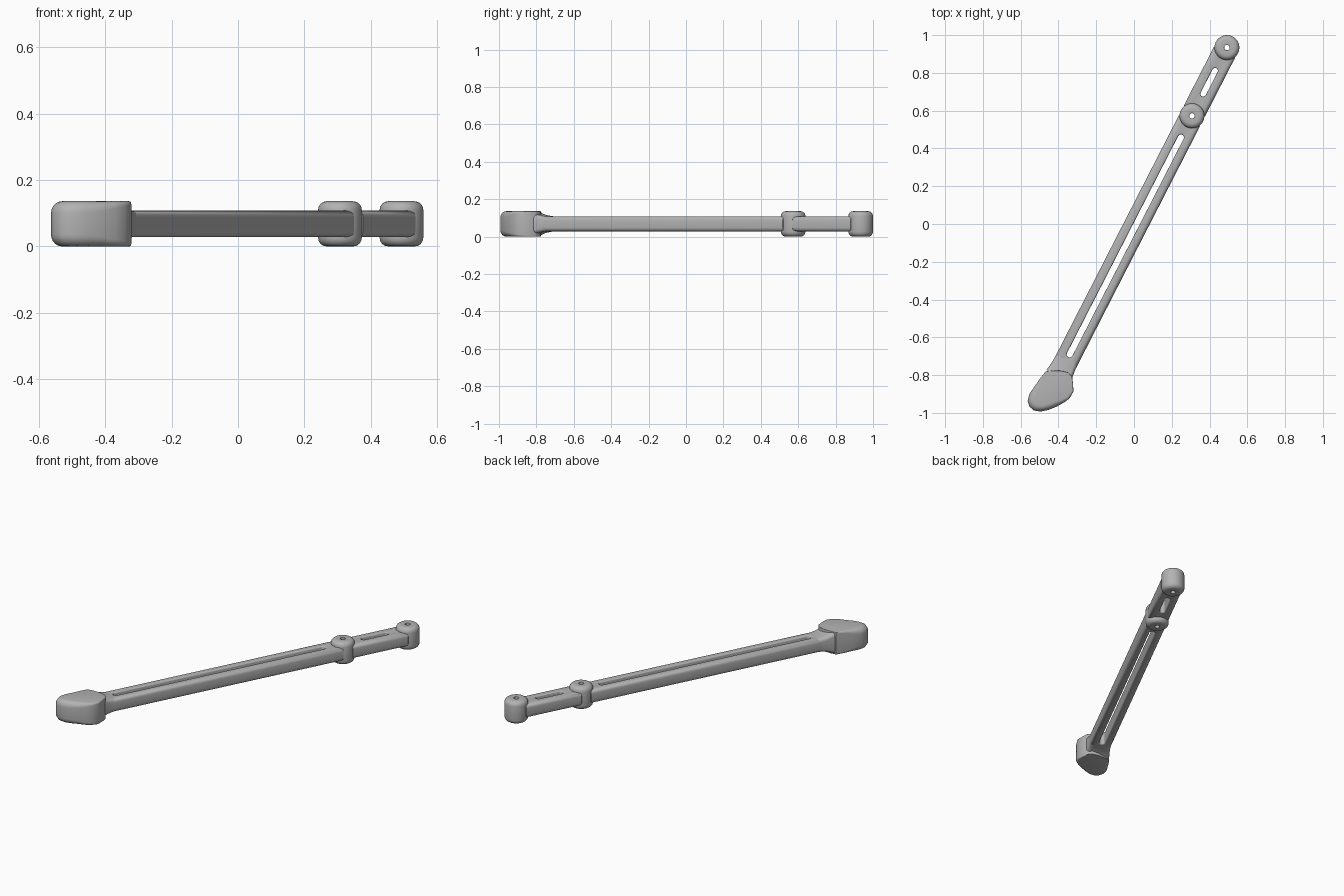
import bpy, bmesh
from math import pi, sin, cos, radians
from mathutils import Vector

cube = bpy.data.objects.get("Cube")
if cube:
    bpy.data.objects.remove(cube)

grey = bpy.data.materials.new("plain grey")
grey.use_nodes = True
grey.diffuse_color = (0.45, 0.45, 0.45, 1)
grey.node_tree.nodes["Principled BSDF"].inputs["Base Color"].default_value = (0.45, 0.45, 0.45, 1)

START = Vector((0.492, 0.934))            # centre of the end hub
ALONG = Vector((-0.456, -0.89)).normalized()
ACROSS = Vector((-ALONG.y, ALONG.x))
MID = 0.068                               # mid height of the whole part


def place(s, t, z):
    """Arm coordinates (along, across, height) to a point in space."""
    p = START + ALONG * s + ACROSS * t
    return Vector((p.x, p.y, z))


def skin(name, rings, closed=False):
    """Bridge matching rings into one smooth-shaded object."""
    bm = bmesh.new()
    loops = [[bm.verts.new(p) for p in ring] for ring in rings]
    n = len(loops[0])
    pairs = list(zip(loops, loops[1:]))
    if closed:
        pairs.append((loops[-1], loops[0]))
    else:
        bm.faces.new(loops[0])
        bm.faces.new(loops[-1])
    for a, b in pairs:
        for i in range(n):
            j = (i + 1) % n
            bm.faces.new((a[i], a[j], b[j], b[i]))
    bmesh.ops.remove_doubles(bm, verts=bm.verts, dist=1e-5)
    bmesh.ops.recalc_face_normals(bm, faces=bm.faces)
    mesh = bpy.data.meshes.new(name)
    bm.to_mesh(mesh)
    bm.free()
    mesh.materials.append(grey)
    obj = bpy.data.objects.new(name, mesh)
    bpy.context.collection.objects.link(obj)
    bpy.ops.object.select_all(action='DESELECT')
    obj.select_set(True)
    bpy.context.view_layer.objects.active = obj
    bpy.ops.object.shade_smooth_by_angle(angle=radians(38))
    return obj


def stadium(s0, s1, r, z, cap, steps=16):
    """Ring with two rounded ends; cap squashes the ends lengthwise."""
    ring = []
    for centre, turn in ((s1, -pi / 2), (s0, pi / 2)):
        for i in range(steps + 1):
            a = turn + pi * i / steps
            ring.append(place(centre + r * cap * cos(a), r * sin(a), z))
    return ring


def slotted_plate(name, outer, r, inner, hole, half, soft, cap, lip):
    """Plate with softened edges and a through slot."""
    rings = []
    quarter = [i * pi / 8 for i in range(5)]
    for sign in (1, -1):
        # slot lip then outer edge on the top, the reverse on the bottom
        lip_rings = [stadium(*inner, hole + lip * (1 - cos(a)),
                             MID + sign * (half - lip * (1 - sin(a))), 1) for a in quarter]
        edge_rings = [stadium(*outer, r - soft * (1 - cos(a)),
                              MID + sign * (half - soft * (1 - sin(a))), cap) for a in reversed(quarter)]
        part = lip_rings + edge_rings
        rings += part if sign > 0 else part[::-1]
    return skin(name, rings, closed=True)


# Two pivot hubs with through holes
HUB_B = 0.406
for name, s in (("end_hub", 0), ("middle_hub", HUB_B)):
    slotted_plate(name, (s, s), 0.066, (s, s), 0.014, 0.068, 0.026, 1, 0.002)

# Slotted arm sections between the hubs and on to the head
slotted_plate("short_arm", (0.03, HUB_B - 0.03), 0.063, (0.138, 0.275), 0.015, 0.04, 0.02, 0.1, 0.006)
slotted_plate("long_arm", (HUB_B + 0.03, 1.95), 0.063, (0.535, 1.825), 0.016, 0.04, 0.02, 0.1, 0.008)

# Flared neck between arm and head
neck = []
for s, w, h in ((1.85, 0.062, 0.039), (1.88, 0.063, 0.042), (1.91, 0.066, 0.047),
                (1.935, 0.069, 0.055), (1.955, 0.072, 0.064)):
    ring = []
    for i in range(4):
        sx, sz = ((1, 1), (-1, 1), (-1, -1), (1, -1))[i]
        for k in range(5):
            a = i * pi / 2 + k * pi / 8
            ring.append(place(s, sx * (w - 0.02) + 0.02 * cos(a),
                              MID + sz * (h - 0.02) + 0.02 * sin(a)))
    neck.append(ring)
skin("neck", neck)

# Head: x, y, edge softness
outline = [(-0.468, -0.78, 0.004), (-0.43, -0.776, 0.003), (-0.385, -0.777, 0.003),
           (-0.347, -0.786, 0.003), (-0.328, -0.808, 0.004), (-0.322, -0.85, 0.006),
           (-0.321, -0.888, 0.01), (-0.341, -0.923, 0.016), (-0.37, -0.945, 0.022),
           (-0.41, -0.967, 0.03), (-0.455, -0.985, 0.034), (-0.495, -0.993, 0.036),
           (-0.53, -0.987, 0.036), (-0.553, -0.967, 0.036), (-0.563, -0.937, 0.036),
           (-0.554, -0.9, 0.034), (-0.528, -0.862, 0.024), (-0.497, -0.818, 0.012)]
core = Vector((-0.44, -0.89))
head = []
for sign in (1, -1):
    half_rings = []
    for i in range(6):
        a = pi / 2 * i / 5
        ring = []
        for x, y, soft in outline:
            p = Vector((x, y))
            p += (core - p).normalized() * soft * (1 - sin(a))
            ring.append((p.x, p.y, MID + sign * (0.068 - soft * (1 - cos(a)))))
        half_rings.append(ring)
    head += half_rings if sign > 0 else half_rings[::-1]
skin("head", head)
